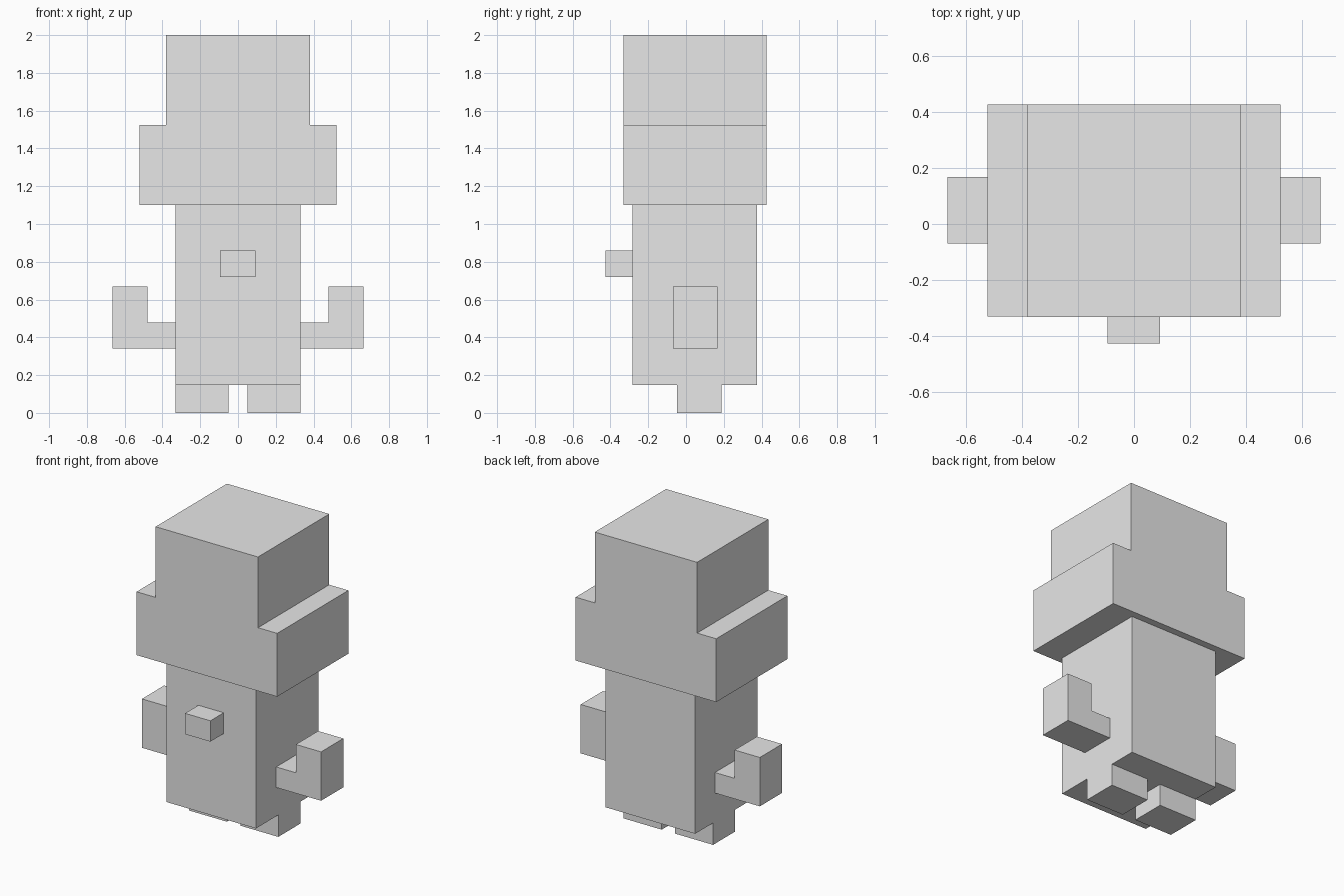
import bpy
import bmesh

if "Cube" in bpy.data.objects:
    bpy.data.objects.remove(bpy.data.objects["Cube"])

grey = bpy.data.materials.new("light grey")
grey.diffuse_color = (0.8, 0.8, 0.8, 1)
grey.use_nodes = True
grey.node_tree.nodes["Principled BSDF"].inputs["Base Color"].default_value = grey.diffuse_color


def extrude_profile(name, points, y0, y1):
    """Extrude an x-z outline from y0 to y1."""
    bm = bmesh.new()
    face = bm.faces.new([bm.verts.new((x, y0, z)) for x, z in points])
    out = bmesh.ops.extrude_face_region(bm, geom=[face])["geom"]
    verts = [g for g in out if isinstance(g, bmesh.types.BMVert)]
    bmesh.ops.translate(bm, verts=verts, vec=(0, y1 - y0, 0))
    bmesh.ops.recalc_face_normals(bm, faces=bm.faces)
    mesh = bpy.data.meshes.new(name)
    bm.to_mesh(mesh)
    bm.free()
    mesh.materials.append(grey)
    obj = bpy.data.objects.new(name, mesh)
    bpy.context.collection.objects.link(obj)
    return obj


def box(name, x0, x1, y0, y1, z0, z1):
    return extrude_profile(name, [(x0, z0), (x1, z0), (x1, z1), (x0, z1)], y0, y1)


# Head, cradled by a U-shaped collar
box("head", -0.38, 0.38, -0.331, 0.425, 1.24, 2.0)
extrude_profile("collar", [(-0.522, 1.10), (0.522, 1.10), (0.522, 1.525), (0.38, 1.525),
                           (0.38, 1.24), (-0.38, 1.24), (-0.38, 1.525), (-0.522, 1.525)],
                -0.33, 0.425)

# Body in two stacked blocks, with a small block on the front
box("upper_body", -0.332, 0.332, -0.284, 0.377, 0.622, 1.10)
box("lower_body", -0.332, 0.332, -0.284, 0.377, 0.147, 0.622)
box("front_knob", -0.095, 0.093, -0.426, -0.284, 0.72, 0.86)

# Bent arms and feet, mirrored left and right
arm = [(0.332, 0.34), (0.665, 0.34), (0.665, 0.668),
       (0.478, 0.668), (0.478, 0.478), (0.332, 0.478)]
for side, s in (("left", -1), ("right", 1)):
    extrude_profile(side + "_arm", [(s * x, z) for x, z in arm], -0.069, 0.167)
    box(side + "_foot", s * 0.05, s * 0.332, -0.047, 0.187, 0.0, 0.147)
